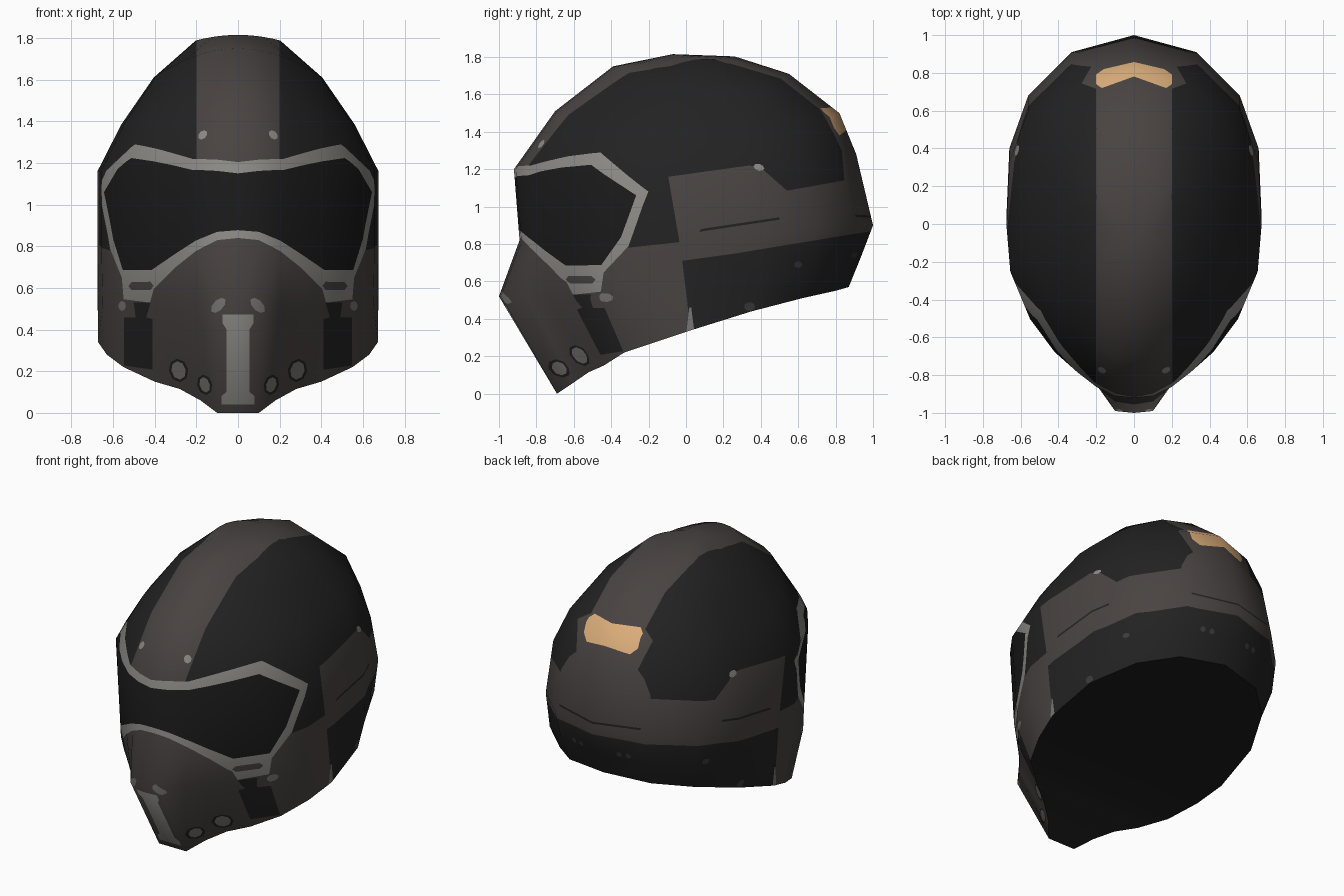
import bpy, bmesh, math
from mathutils import Vector
from mathutils.bvhtree import BVHTree
from mathutils.interpolate import poly_3d_calc

if "Cube" in bpy.data.objects:
    bpy.data.objects.remove(bpy.data.objects["Cube"])

# Flat colours
COLOURS = [("warm_grey", (.066, .057, .054)), ("charcoal", (.016, .016, .016)),
           ("visor_black", (.010, .010, .010)), ("frame_grey", (.26, .255, .235)),
           ("rivet_grey", (.19, .185, .175)), ("amber", (.72, .43, .20)),
           ("dim_grey", (.045, .043, .042))]
MATS = []
for name, c in COLOURS:
    m = bpy.data.materials.new(name)
    m.diffuse_color = (*c, 1)
    m.use_nodes = True
    m.node_tree.nodes["Principled BSDF"].inputs["Base Color"].default_value = m.diffuse_color
    MATS.append(m)
WARM, CHAR, GLASS, FRAME, RIVET, AMBER, DIM = range(7)

# Half outlines, front centre round to back centre: rim, jaw, visor sill
RIM = [(0, -.69, 0), (.1, -.69, 0), (.18, -.6, .06), (.28, -.52, .115), (.4, -.44, .15),
       (.55, -.33, .22), (.63, -.15, .28), (.672, .03, .34), (.64, .35, .44),
       (.5, .62, .51), (.3, .8, .55), (0, .87, .57)]
JAW = [(0, -1, .52), (.1, -.99, .52), (.2, -.85, .52), (.3, -.73, .5), (.42, -.6, .5),
       (.55, -.45, .5), (.65, -.2, .52), (.674, .03, .55), (.655, .4, .6),
       (.53, .68, .66), (.32, .86, .71), (0, .935, .73)]
SILL = [(0, -.89, .82), (.1, -.88, .81), (.2, -.83, .76), (.3, -.75, .71), (.42, -.64, .67),
        (.55, -.46, .65), (.655, -.2, .75), (.675, .05, .8), (.66, .4, .85),
        (.56, .68, .88), (.33, .91, .9), (0, 1, .9)]
rows = [RIM, JAW, SILL]
# Dome rings: width scale, front y, back y, front z, side z, back z
for s, yf, yb, zf, zs, zb in [(1, -.92, .91, 1.2, 1.16, 1.28), (.83, -.7, .82, 1.51, 1.385, 1.5),
                              (.6, -.39, .55, 1.75, 1.61, 1.71), (.3, -.07, .26, 1.815, 1.788, 1.803)]:
    ring = []
    for x, y, _ in SILL:
        t, w = (y + .89) / 1.89, 1 - (x / .675) ** 2
        ring.append((x * s, yf + (yb - yf) * t, zs + ((zf if t < .5 else zb) - zs) * w))
    rows.append(ring)

# Half shell
bm = bmesh.new()
V = [[bm.verts.new(p) for p in r] for r in rows]
N = len(RIM)
for a, b in zip(V, V[1:]):
    for i in range(N - 1):
        bm.faces.new((a[i], a[i + 1], b[i + 1], b[i]))
top = V[-1]
for i in range(N // 2 - 1):
    bm.faces.new((top[i], top[i + 1], top[N - 2 - i], top[N - 1 - i]))
bmesh.ops.triangulate(bm, faces=bm.faces[:])
bm.normal_update()

# Uncut copy, kept for smooth normals
base = bm.copy()
base.verts.ensure_lookup_table()
base.faces.ensure_lookup_table()
base.normal_update()
tree = BVHTree.FromBMesh(base)

def on_seam(co):
    return abs(co.x) < 1e-5

def smooth_normal(co):
    idx = tree.find_nearest(co)[2]
    vs = base.faces[idx].verts
    n = Vector()
    for v, w in zip(vs, poly_3d_calc([v.co for v in vs], co)):
        vn = v.normal.copy()
        if on_seam(v.co):
            vn.x = 0
        n += vn.normalized() * w
    return n.normalized()

# Cut a projected outline into the shell and colour the faces inside it
VIEWS = {"side": (Vector((100, 0, 1)), lambda p: Vector((.6, p[0], p[1]))),
         "front": (Vector((0, -100, 1)), lambda p: Vector((p[0], -.7, p[1]))),
         "rear": (Vector((0, 100, 1)), lambda p: Vector((p[0], .9, p[1]))),
         "visor": (Vector((0, 0, 1)), Vector)}

def inside(q, poly):
    hit = False
    for (x1, y1), (x2, y2) in zip(poly, poly[1:] + poly[:1]):
        if (y1 > q[1]) != (y2 > q[1]) and q[0] < (x2 - x1) * (q[1] - y1) / (y2 - y1) + x1:
            hit = not hit
    return hit

def paint(view, outline, mat, xmin=0):
    eye, place = VIEWS[view]
    pts = [place(p) for p in outline]
    d = (sum(pts, Vector()) / len(pts) - eye).normalized()
    r = d.cross(Vector((0, 0, 1))).normalized()
    u = r.cross(d)

    def proj(p):
        q = p - eye
        k = q.dot(d)
        return (q.dot(r) / k, q.dot(u) / k) if k > .05 else None

    def facing(f):
        return view == "visor" or f.normal.dot(eye - f.verts[0].co) > 3

    poly = [proj(p) for p in pts]
    for i, a in enumerate(pts):
        j = (i + 1) % len(pts)
        lo = [min(poly[i][k], poly[j][k]) for k in (0, 1)]
        hi = [max(poly[i][k], poly[j][k]) for k in (0, 1)]
        no = (a - eye).cross(pts[j] - eye)
        if no.length < 1e-6:
            continue
        geom = set()
        for f in bm.faces:
            if not facing(f):
                continue
            q = [proj(v.co) for v in f.verts]
            if None in q:
                continue
            if all(min(c[k] for c in q) <= hi[k] and max(c[k] for c in q) >= lo[k] for k in (0, 1)):
                geom.update([f, *f.edges, *f.verts])
        if geom:
            bmesh.ops.bisect_plane(bm, geom=list(geom), dist=1e-5, plane_co=a, plane_no=no.normalized())
    bm.normal_update()
    for f in bm.faces:
        c = f.calc_center_median()
        q = proj(c)
        if q and c.x > xmin and facing(f) and inside(q, poly):
            f.material_index = mat

def dot(view, x, z, rx, rz, mat, tilt=0.0):
    pts = []
    for k in range(8):
        a = k * math.pi / 4 + .2
        p, q = rx * math.cos(a), rz * math.sin(a)
        pts.append((x + p * math.cos(tilt) - q * math.sin(tilt), z + p * math.sin(tilt) + q * math.cos(tilt)))
    paint(view, pts, mat)

# Dark crown panels either side of the centre stripe
up = [f for f in bm.faces if f.calc_center_median().z > 1.15]
bmesh.ops.bisect_plane(bm, geom=list({g for f in up for g in (f, *f.edges, *f.verts)}), dist=1e-5,
                       plane_co=(.2, 0, 0), plane_no=(1, 0, 0))
bm.normal_update()
paint("side", [(-.96, 1.1), (-.96, 1.95), (.66, 1.95), (.66, 1.6), (.75, 1.46), (.83, 1.3), (.845, 1.14),
               (.54, 1.085), (.41, 1.2), (.34, 1.22), (-.095, 1.16), (-.035, .81), (-.45, .765)], CHAR, .199)
# Dark neck band and slots
paint("side", [(-.02, .71), (.27, .75), (1.05, .88), (1.05, .3), (.03, .3)], CHAR)
paint("side", [(.07, .865), (.08, .88), (.5, .943), (.5, .93)], CHAR)
paint("rear", [(-.01, .94), (.3, .945), (.3, .957), (-.01, .952)], CHAR)
# Visor frame and glass
paint("visor", [(0, -.92, 1.205), (.22, -.84, 1.222), (.53, -.49, 1.31), (.655, -.2, 1.08), (.64, -.32, .78),
                (.57, -.45, .64), (.555, -.46, .54), (.42, -.6, .53), (.4, -.63, .6), (.3, -.74, .7),
                (.2, -.82, .78), (.1, -.88, .83), (0, -.89, .84)], FRAME)
paint("visor", [(0, -.915, 1.15), (.22, -.83, 1.165), (.515, -.51, 1.225), (.64, -.265, 1.06), (.62, -.36, .83),
                (.55, -.45, .69), (.41, -.64, .69), (.3, -.75, .765), (.2, -.82, .83), (.1, -.88, .87),
                (0, -.89, .878)], GLASS)
# Frame clip and dark cheek strap
paint("front", [(.42, .59), (.51, .59), (.525, .61), (.51, .63), (.42, .63), (.405, .61)], WARM)
paint("front", [(.42, .53), (.5, .53), (.49, .46), (.545, .46), (.545, .23), (.41, .21), (.41, .45), (.44, .46)], CHAR)
# Muzzle bar and its fittings
paint("front", [(-.01, .47), (.075, .47), (.075, .43), (.055, .4), (.055, .1), (.08, .08), (.08, .04), (-.01, .04)], FRAME)
dot("front", .095, .515, .045, .025, RIVET, -.8)
for x, z, rx, rz in [(.285, .205, .034, .045), (.16, .135, .024, .038)]:
    dot("front", x, z, rx + .012, rz + .012, CHAR, -.3)
    dot("front", x, z, rx, rz, RIVET, -.3)
# Rivets and latches
dot("front", .17, 1.335, .026, .018, FRAME, -.8)
dot("side", .39, 1.21, .03, .018, FRAME, -.3)
dot("front", .555, .515, .018, .024, RIVET)
dot("side", .34, .465, .03, .024, DIM)
paint("side", [(.018, .46), (.028, .46), (.045, .33), (.0, .31)], RIVET)
for x in (.14, .2):
    dot("rear", x, .74, .018, .018, DIM)
dot("side", .6, .69, .022, .018, DIM)
# Amber rear light
paint("rear", [(-.01, 1.53), (.17, 1.525), (.2, 1.5), (.2, 1.42), (.16, 1.38), (.1, 1.39), (-.01, 1.41)], AMBER)

def link(name, verts, faces, mats, idx):
    me = bpy.data.meshes.new(name)
    me.from_pydata(verts, [], faces)
    for m in mats:
        me.materials.append(m)
    for p, k in zip(me.polygons, idx):
        p.material_index = k
        p.use_smooth = True
    ob = bpy.data.objects.new(name, me)
    bpy.context.collection.objects.link(ob)
    return me

# Mirror the half into the full shell
bm.verts.index_update()
co = [v.co.copy() for v in bm.verts]
normals = [smooth_normal(c) for c in co]
faces = [[v.index for v in f.verts] for f in bm.faces]
idx = [f.material_index for f in bm.faces]
twin = {}
for i in range(len(co)):
    if on_seam(co[i]):
        twin[i] = i
    else:
        twin[i] = len(co)
        co.append(Vector((-co[i].x, co[i].y, co[i].z)))
        normals.append(Vector((-normals[i].x, normals[i].y, normals[i].z)))
faces += [[twin[i] for i in reversed(f)] for f in faces]
shell = link("helmet_shell", co, faces, MATS, idx + idx)
shell.normals_split_custom_set_from_vertices(normals)

# Dark liner closing the neck opening, strips running from side to side
lv = [(s * x, y, z) for x, y, z in RIM[1:-1] for s in (1, -1)] + [RIM[-1]]
n = len(RIM) - 2
lf = [(2 * i + 2, 2 * i, 2 * i + 1, 2 * i + 3) for i in range(n - 1)]
lf.append((2 * n, 2 * n - 2, 2 * n - 1))
link("neck_liner", lv, lf, [MATS[GLASS]], [0] * len(lf))
bm.free()
base.free()
